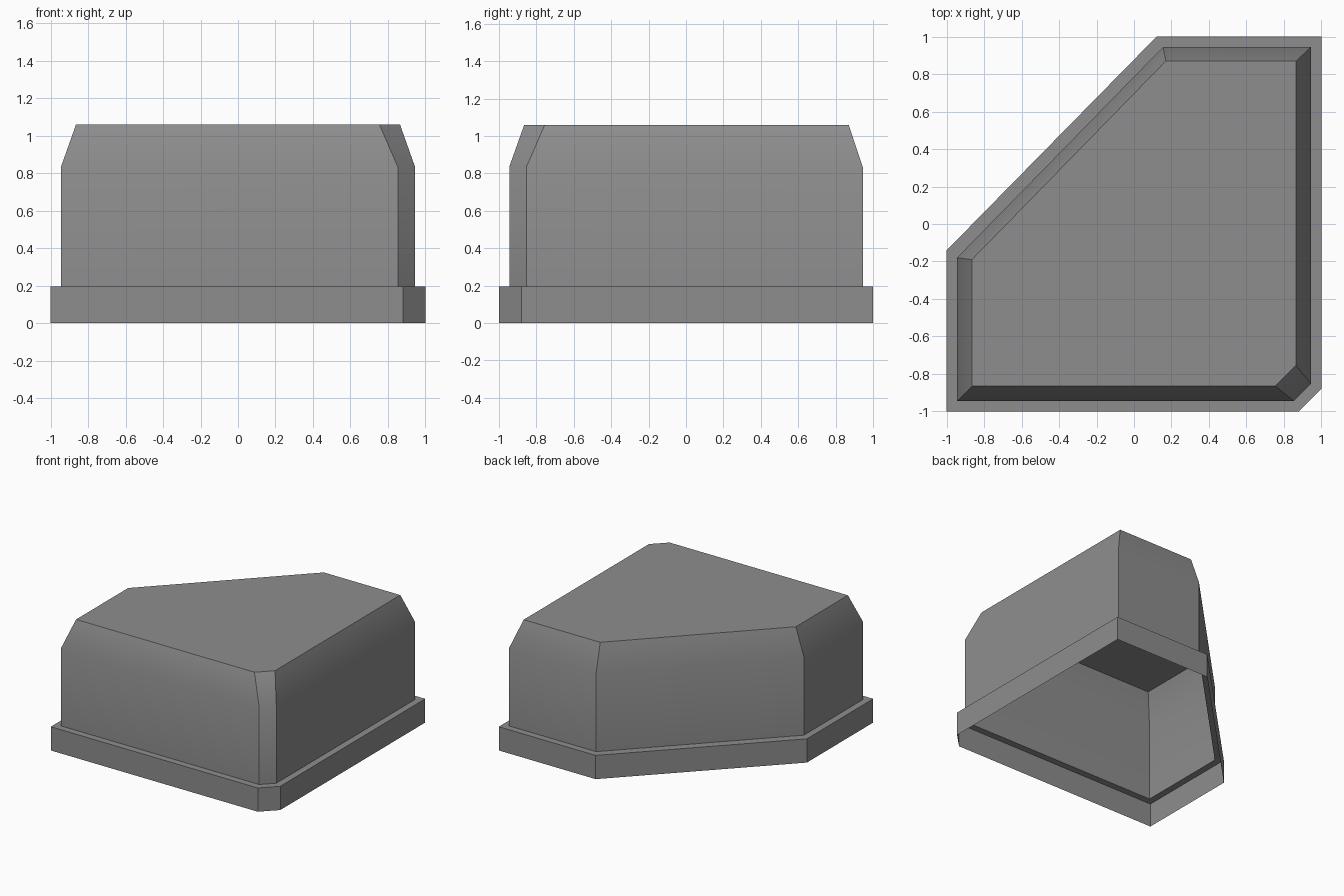
import bpy, bmesh

if "Cube" in bpy.data.objects:
    bpy.data.objects.remove(bpy.data.objects["Cube"])

# One flat grey for the whole model
grey = bpy.data.materials.new("stone grey")
grey.diffuse_color = (0.27, 0.27, 0.27, 1.0)
grey.use_nodes = True
grey.node_tree.nodes["Principled BSDF"].inputs["Base Color"].default_value = grey.diffuse_color

# Six-sided outlines, counter-clockwise from the front left corner
OUTER = [(-1, -1), (0.88, -1), (1, -0.88), (1, 1), (0.12, 1), (-1, -0.14)]
WALL = [(-0.945, -0.945), (0.853, -0.945), (0.945, -0.853),
        (0.945, 0.945), (0.155, 0.945), (-0.945, -0.18)]
ROOF = [(-0.865, -0.865), (0.755, -0.865), (0.865, -0.755),
        (0.865, 0.87), (0.17, 0.87), (-0.865, -0.19)]


def loft(name, sections, cap_top=False):
    """Open shell through stacked outlines, each given as (outline, z)."""
    bm = bmesh.new()
    rings = [[bm.verts.new((x, y, z)) for x, y in pts] for pts, z in sections]
    for low, high in zip(rings, rings[1:]):
        n = len(low)
        for i in range(n):
            j = (i + 1) % n
            bm.faces.new((low[i], low[j], high[j], high[i]))
    if cap_top:
        bm.faces.new(rings[-1])
    bm.normal_update()
    mesh = bpy.data.meshes.new(name)
    bm.to_mesh(mesh)
    bm.free()
    mesh.materials.append(grey)
    obj = bpy.data.objects.new(name, mesh)
    bpy.context.collection.objects.link(obj)
    bpy.ops.object.select_all(action='DESELECT')
    obj.select_set(True)
    bpy.context.view_layer.objects.active = obj
    bpy.ops.object.shade_smooth_by_angle(angle=0.52)
    return obj


# Base rim: thin upright band with a narrow ledge, open underneath
loft("base_rim", [(OUTER, 0.0), (OUTER, 0.195), (WALL, 0.195)])

# Body: straight walls, softly sloped shoulder and flat top, hollow inside
loft("body", [(WALL, 0.195), (WALL, 0.835), (ROOF, 1.06)], cap_top=True)
